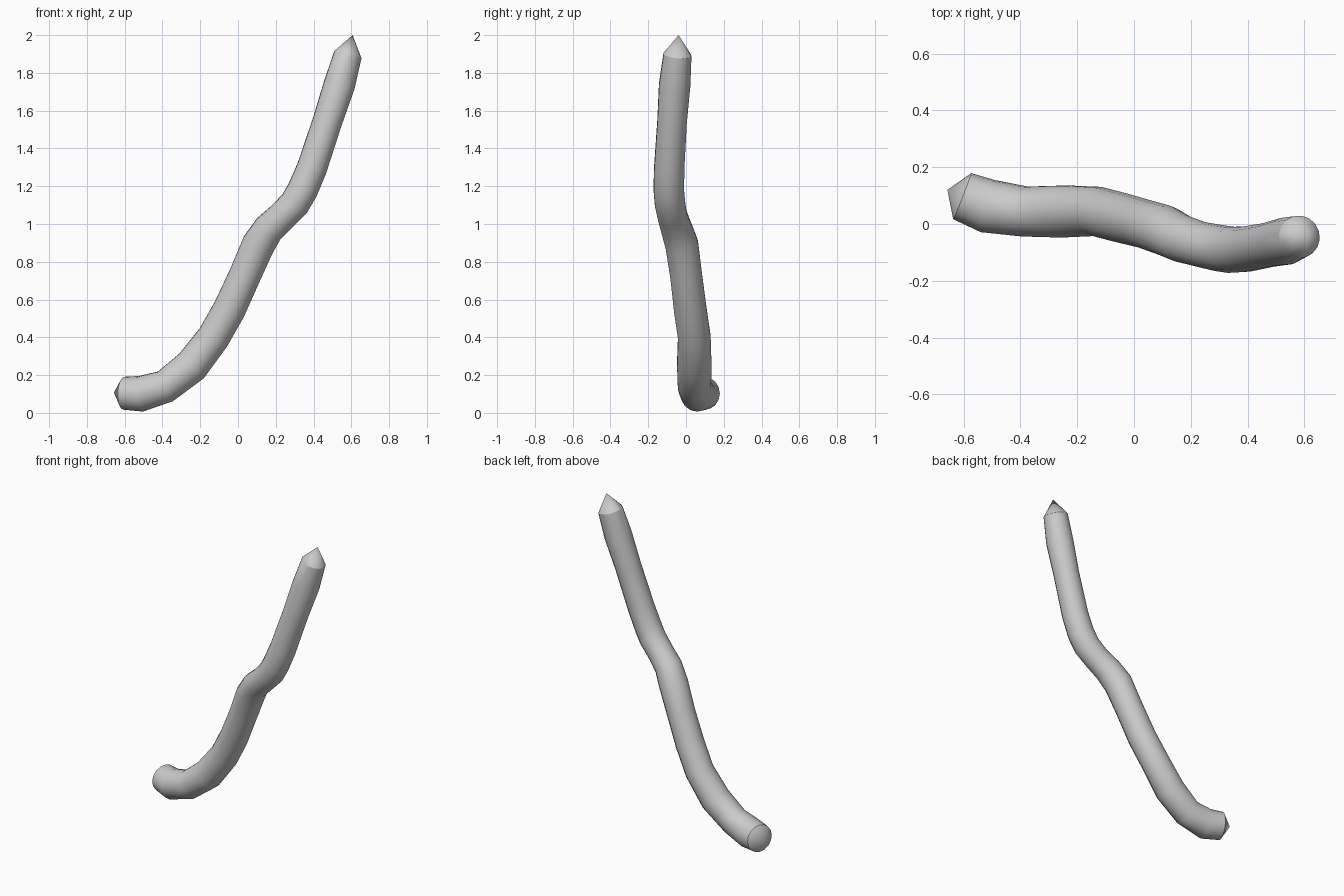
import bpy, bmesh, math
from mathutils import Vector

cube = bpy.data.objects.get("Cube")
if cube:
    bpy.data.objects.remove(cube, do_unlink=True)

SIDES = 16

# Plain grey
grey = bpy.data.materials.new("plain_grey")
grey.use_nodes = True
colour = (0.6, 0.6, 0.6, 1)
grey.diffuse_color = colour
grey.node_tree.nodes["Principled BSDF"].inputs["Base Color"].default_value = colour

# Centre line from the low end to the high end: x, y, z, radius
path = [
    (-0.605, 0.098, 0.104, 0.087),
    (-0.515, 0.063, 0.101, 0.095),
    (-0.385, 0.044, 0.140, 0.089),
    (-0.246, 0.044, 0.248, 0.093),
    (-0.130, 0.044, 0.400, 0.088),
    (-0.045, 0.022, 0.550, 0.088),
    (0.035, 0.001, 0.725, 0.086),
    (0.107, -0.022, 0.890, 0.089),
    (0.163, -0.050, 0.975, 0.084),
    (0.236, -0.072, 1.042, 0.080),
    (0.300, -0.085, 1.108, 0.082),
    (0.342, -0.091, 1.180, 0.082),
    (0.391, -0.089, 1.295, 0.081),
    (0.472, -0.074, 1.540, 0.079),
    (0.537, -0.060, 1.738, 0.084),
    (0.582, -0.045, 1.897, 0.075),
]
low_tip, high_tip = (-0.657, 0.12, 0.107), (0.607, -0.039, 2.0)


def build_tube(name):
    bm = bmesh.new()
    centres = [Vector(p[:3]) for p in path]
    last = len(centres) - 1
    side = Vector((0, 1, 0))
    rings = []
    # Rings square to the bisected direction of the centre line
    for i, centre in enumerate(centres):
        before = (centre - centres[max(i - 1, 0)]).normalized()
        after = (centres[min(i + 1, last)] - centre).normalized()
        along = (before + after).normalized()
        side = (side - along * side.dot(along)).normalized()
        across = along.cross(side)
        ring = []
        for k in range(SIDES):
            a = math.tau * k / SIDES
            ring.append(bm.verts.new(centre + path[i][3] * (side * math.cos(a) + across * math.sin(a))))
        rings.append(ring)
    for lower, upper in zip(rings, rings[1:]):
        for k in range(SIDES):
            n = (k + 1) % SIDES
            bm.faces.new((lower[k], lower[n], upper[n], upper[k]))
    # Pointed caps
    for ring, tip in ((rings[0][::-1], low_tip), (rings[-1], high_tip)):
        point = bm.verts.new(tip)
        for k in range(SIDES):
            bm.faces.new((ring[k], ring[(k + 1) % SIDES], point))
    bmesh.ops.recalc_face_normals(bm, faces=bm.faces)
    mesh = bpy.data.meshes.new(name)
    bm.to_mesh(mesh)
    bm.free()
    mesh.materials.append(grey)
    obj = bpy.data.objects.new(name, mesh)
    bpy.context.collection.objects.link(obj)
    return obj


tube = build_tube("bent_tube")
bpy.ops.object.select_all(action="DESELECT")
tube.select_set(True)
bpy.context.view_layer.objects.active = tube
bpy.ops.object.shade_smooth_by_angle(angle=math.radians(30))
